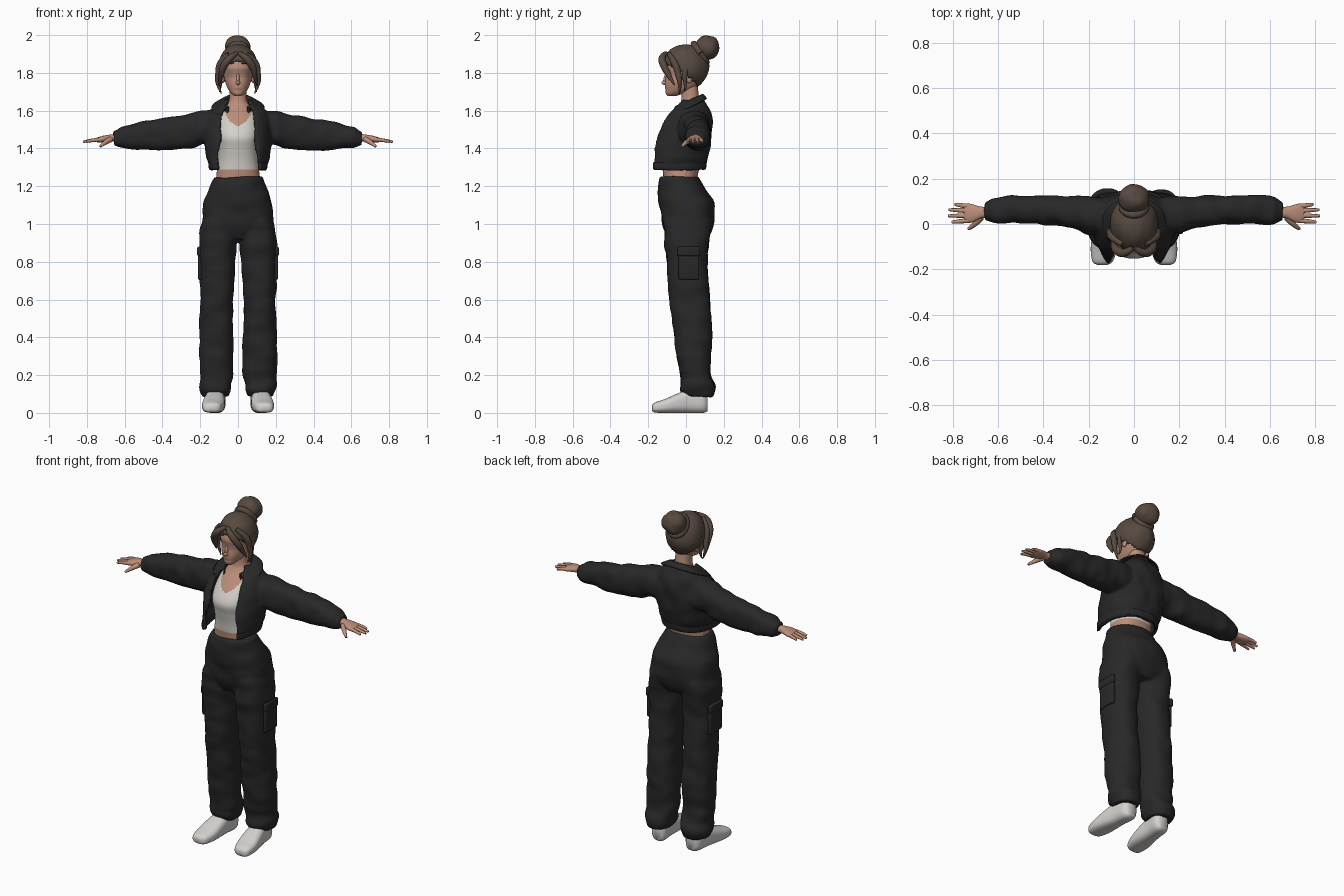
import bpy, bmesh
from math import sin, cos, pi, copysign
from mathutils import Matrix, Vector, noise

if "Cube" in bpy.data.objects:
    bpy.data.objects.remove(bpy.data.objects["Cube"])


def material(name, r, g, b):
    m = bpy.data.materials.new(name)
    m.use_nodes = True
    m.diffuse_color = (r, g, b, 1)
    node = m.node_tree.nodes["Principled BSDF"]
    node.inputs["Base Color"].default_value = (r, g, b, 1)
    node.inputs["Roughness"].default_value = 0.8
    return m


BLACK = material("black_cloth", .021, .021, .022)
WHITE = material("white_cloth", .66, .63, .59)
SHOE = material("shoe_white", .65, .63, .61)
SKIN = material("skin", .5, .27, .19)
SHADE = material("eye_shade", .36, .2, .15)
LIPS = material("lips", .42, .18, .14)
HAIR = material("brown_hair", .095, .068, .051)


def finish(name, bm, *mats):
    """Turn a bmesh into a smooth shaded object."""
    me = bpy.data.meshes.new(name)
    bm.to_mesh(me)
    bm.free()
    for m in mats:
        me.materials.append(m)
    for p in me.polygons:
        p.use_smooth = True
    ob = bpy.data.objects.new(name, me)
    bpy.context.collection.objects.link(ob)
    return ob


def activate(ob):
    bpy.ops.object.select_all(action='DESELECT')
    ob.select_set(True)
    bpy.context.view_layer.objects.active = ob


def modify(ob, kind, **settings):
    """Add a modifier and apply it."""
    mod = ob.modifiers.new(kind, kind)
    for key, value in settings.items():
        setattr(mod, key, value)
    activate(ob)
    bpy.ops.object.modifier_apply(modifier=mod.name)
    return ob


def mirror(ob):
    return modify(ob, 'MIRROR', use_mirror_merge=False)


def sym(rows):
    """Rows given as height, half width, front, back and so on."""
    return [(t, -w, w, *rest) for t, w, *rest in rows]


def smooth_rows(rows, steps):
    """Catmull-Rom interpolation between the rows."""
    last = len(rows) - 1
    for i in range(last):
        a, b, c, d = (rows[min(max(i + k, 0), last)] for k in (-1, 0, 1, 2))
        for s in range(steps):
            f = s / steps
            yield [q + f * ((r - p) / 2 + f * (p - 2.5 * q + 2 * r - e / 2
                   + f * (1.5 * (q - r) + (e - p) / 2)))
                   for p, q, r, e in zip(a, b, c, d)]
    yield list(rows[-1])


def loft(name, rows, mats, axis='z', power=2.3, sides=48, steps=6):
    """Skin rounded sections (t, u0, u1, v0, v1, gap); a gap leaves the front open."""
    bm = bmesh.new()
    is_open = len(rows[0]) > 5
    rings = []
    for t, u0, u1, v0, v1, *gap in smooth_rows(rows, steps):
        g = gap[0] if is_open else 0
        ring = []
        for i in range(sides + is_open):
            a = g + (2 * pi - 2 * g) * i / sides
            s, c = (copysign(abs(w) ** (2 / power), w) for w in (sin(a), cos(a)))
            u, v = (u0 + u1 + (u1 - u0) * s) / 2, (v0 + v1 - (v1 - v0) * c) / 2
            ring.append(bm.verts.new({'x': (t, u, v), 'y': (u, t, v), 'z': (u, v, t)}[axis]))
        rings.append(ring)
    for lo, hi in zip(rings, rings[1:]):
        for i in range(sides):
            k = (i + 1) % len(lo)
            bm.faces.new((lo[i], lo[k], hi[k], hi[i]))
    if not is_open:
        bm.faces.new(rings[0][::-1])
        bm.faces.new(rings[-1])
        bmesh.ops.recalc_face_normals(bm, faces=bm.faces)
    return finish(name, bm, *mats)


def ball(name, at, size, mat, tilt=0):
    bm = bmesh.new()
    place = Matrix.Translation(at) @ Matrix.Rotation(tilt, 4, 'X') @ Matrix.Diagonal((*size, 1))
    bmesh.ops.create_uvsphere(bm, u_segments=48, v_segments=32, radius=1, matrix=place)
    return finish(name, bm, mat)


def tube(name, points, radii, depth, mat):
    """Tapered tube along a soft path."""
    cu = bpy.data.curves.new(name, 'CURVE')
    cu.dimensions = '3D'
    cu.bevel_depth, cu.bevel_resolution, cu.use_fill_caps = depth, 3, True
    sp = cu.splines.new('NURBS')
    sp.points.add(len(points) - 1)
    for p, co, r in zip(sp.points, points, radii):
        p.co, p.radius = (*co, 1), r
    sp.order_u, sp.use_endpoint_u, sp.resolution_u = 3, True, 6
    cu.materials.append(mat)
    ob = bpy.data.objects.new(name, cu)
    bpy.context.collection.objects.link(ob)
    activate(ob)
    bpy.ops.object.convert(target='MESH')
    return bpy.context.object


def wrinkle(ob, amount, scale):
    """Push the surface along its normals into soft folds."""
    moves = [v.normal * amount * noise.noise(v.co * Vector(scale)) for v in ob.data.vertices]
    for v, move in zip(ob.data.vertices, moves):
        v.co += move


def fuse(base, others, amount, scale):
    """Melt overlapping cloth parts into one garment."""
    activate(base)
    for ob in others:
        ob.select_set(True)
    bpy.ops.object.join()
    modify(base, 'REMESH', mode='VOXEL', voxel_size=.008, use_smooth_shade=True)
    modify(base, 'SMOOTH', factor=.5, iterations=4)
    wrinkle(base, amount, scale)


# Trousers: hips and two legs
hips = loft("trousers", sym([
    (.92, .15, -.09, .11), (.97, .19, -.12, .143), (1.05, .19, -.132, .152), (1.12, .177, -.142, .143),
    (1.2, .147, -.147, .092), (1.235, .133, -.142, .07), (1.25, .128, -.138, .062)]), [BLACK])
leg = mirror(loft("leg", [
    (.085, .05, .185, 0, .14), (.12, .035, .2, -.03, .152), (.15, .035, .203, -.03, .152),
    (.19, .027, .195, -.025, .135), (.25, .027, .207, -.04, .128), (.4, .025, .205, -.06, .137),
    (.6, .027, .2, -.088, .126), (.8, .015, .206, -.102, .113), (.9, .006, .206, -.112, .122),
    (1, .003, .195, -.12, .135), (1.05, .02, .17, -.1, .12)], [BLACK]))
fuse(hips, [leg], .009, (9, 9, 13))

# Cargo pockets with flaps
for name, x, z, width, height in (("cargo_pockets", .2, .78, .11, .15), ("pocket_flaps", .204, .855, .12, .05)):
    bm = bmesh.new()
    bmesh.ops.create_cube(bm, matrix=Matrix.Translation((x, .015, z)) @ Matrix.Diagonal((.025, width, height, 1)))
    bmesh.ops.bevel(bm, geom=bm.edges[:], offset=.009, segments=3, affect='EDGES', profile=.5)
    mirror(finish(name, bm, BLACK))

# Body, with the tank top as coloured faces
body = loft("torso", sym([
    (1.2, .12, -.115, .05), (1.27, .113, -.122, .065), (1.34, .106, -.13, .08), (1.4, .107, -.142, .09),
    (1.46, .115, -.152, .095), (1.52, .115, -.122, .1), (1.58, .1, -.075, .095), (1.62, .07, -.04, .085),
    (1.66, .047, -.025, .07), (1.76, .045, -.025, .06)]), [SKIN, WHITE], sides=96, steps=12)
for p in body.data.polygons:
    x, y, z = p.center
    neckline = 1.52 + 14 * x * x
    p.material_index = int(1.285 < z < min(neckline, 1.62))

# Cropped jacket: open shell and sleeves
shell = loft("jacket", sym([
    (1.285, .148, -.213, .1, .8), (1.32, .155, -.212, .107, .77), (1.36, .17, -.195, .12, .65),
    (1.45, .18, -.168, .135, .5), (1.53, .177, -.138, .138, .5), (1.59, .155, -.098, .13, .52),
    (1.625, .115, -.065, .115, .6), (1.66, .074, -.035, .092, .8)]), [BLACK])
modify(shell, 'SOLIDIFY', thickness=.02)
sleeve = mirror(loft("sleeve", [
    (.12, -.05, .12, 1.43, 1.6), (.2, -.045, .122, 1.418, 1.598), (.26, -.02, .122, 1.398, 1.584),
    (.4, -.002, .127, 1.393, 1.557), (.52, 0, .127, 1.397, 1.537), (.61, 0, .12, 1.4, 1.517),
    (.64, .008, .107, 1.407, 1.497), (.66, .015, .095, 1.415, 1.49)], [BLACK], axis='x'))
fuse(shell, [sleeve], .009, (14, 9, 12))

# Waistband and folded collar
band = loft("jacket_waistband", sym([
    (1.288, .152, -.216, .104, .8), (1.303, .156, -.218, .108, .79), (1.325, .157, -.215, .11, .77)]), [BLACK])
modify(band, 'SOLIDIFY', thickness=.012)
collar = loft("collar", sym([
    (1.615, .14, -.11, .112, .85), (1.65, .073, -.075, .086, .75), (1.61, .068, -.07, .08, .75)]), [BLACK])
for v in collar.data.vertices:
    v.co.z += .45 * v.co.y
modify(collar, 'SOLIDIFY', thickness=.008)

# Hands: palm, fingers, thumb
mirror(loft("palms", [
    (.62, .028, .08, 1.435, 1.478), (.67, .026, .076, 1.436, 1.474), (.71, .008, .086, 1.433, 1.468),
    (.735, .006, .09, 1.431, 1.461), (.75, .015, .08, 1.434, 1.456)], [SKIN], axis='x'))
for name, root, tip, reach in (("index", .016, .008, .803), ("middle", .037, .036, .82),
                               ("ring", .058, .063, .817), ("little", .078, .087, .79)):
    mirror(tube(name + "_fingers", [(.725, root, 1.447), (.77, (root + tip) / 2, 1.446), (reach, tip, 1.435)],
                (1, .95, .55), .011, SKIN))
mirror(tube("thumbs", [(.675, .03, 1.448), (.7, -.002, 1.435), (.73, -.022, 1.41)], (1.3, 1.1, .55), .012, SKIN))

# Shoes, toes turned slightly outwards
shoe = loft("shoes", sym([
    (-.18, .022, .012, .04), (-.165, .045, .002, .055), (-.11, .058, 0, .074), (-.05, .057, 0, .1),
    (.02, .05, 0, .125), (.09, .047, 0, .12), (.115, .03, .01, .1)]), [SHOE], axis='y', power=2.7)
for v in shoe.data.vertices:
    v.co.x += .122 - .1 * v.co.y
mirror(shoe)

# Head with shaded eye area and lips
head = loft("head", sym([
    (1.678, .018, -.098, -.05), (1.69, .034, -.107, -.015), (1.71, .05, -.109, .035), (1.74, .064, -.111, .07),
    (1.79, .076, -.107, .1), (1.84, .082, -.108, .105), (1.9, .065, -.08, .09), (1.935, .02, -.03, .04)]),
    [SKIN, SHADE, LIPS], sides=96, steps=10, power=2.2)
for p in head.data.polygons:
    x, y, z = p.center
    if y < -.05:
        p.material_index = 1 if 1.775 < z < 1.82 and abs(x) < .06 else 2 if abs(z - 1.714) < .006 and abs(x) < .02 else 0
ball("nose", (0, -.11, 1.748), (.012, .02, .012), SKIN)
ball("nose_bridge", (0, -.107, 1.77), (.009, .012, .03), SKIN, -.25)
mirror(ball("ears", (.08, .015, 1.775), (.01, .018, .03), SKIN))

# Hair cap, trimmed along the hairline
cap = ball("hair_cap", (0, -.003, 1.83), (.106, .124, .12), HAIR)
bm = bmesh.new()
bm.from_mesh(cap.data)
trimmed = []
for f in bm.faces:
    x, y, z = f.calc_center_median()
    hairline = 1.86 - .6 * (y + .12) if y < .03 else 1.77 - 1.1 * (y - .03)
    if z < hairline:
        trimmed.append(f)
bmesh.ops.delete(bm, geom=trimmed, context='FACES')
bm.to_mesh(cap.data)
bm.free()
modify(cap, 'SOLIDIFY', thickness=.024)
wrinkle(cap, .006, (22, 10, 10))

# Bun with a wrapped strand
bun = ball("hair_bun", (0, .112, 1.934), (.068, .066, .065), HAIR, .5)
wrinkle(bun, .007, (20, 20, 20))
ring = [(.052 * cos(a), .075 + .035 * sin(a), 1.905 + .05 * -sin(a)) for a in (2 * pi * k / 12 for k in range(13))]
tube("bun_wrap", ring, [1] * 13, .017, HAIR)

# Loose locks framing the face
mirror(tube("fringe_locks", [(.005, -.105, 1.905), (.04, -.135, 1.885), (.082, -.115, 1.83), (.09, -.085, 1.775),
                             (.1, -.06, 1.735)], (.6, 1.1, 1.1, .7, .15), .018, HAIR))
mirror(tube("side_locks", [(.05, -.09, 1.9), (.098, -.06, 1.86), (.105, -.04, 1.79), (.11, -.03, 1.74),
                           (.088, -.035, 1.69)], (.7, 1.1, 1, .7, .15), .017, HAIR))
mirror(tube("ear_locks", [(.09, 0, 1.83), (.1, -.01, 1.78), (.09, 0, 1.73), (.1, -.01, 1.7)],
            (1.2, .9, .6, .15), .014, HAIR))
